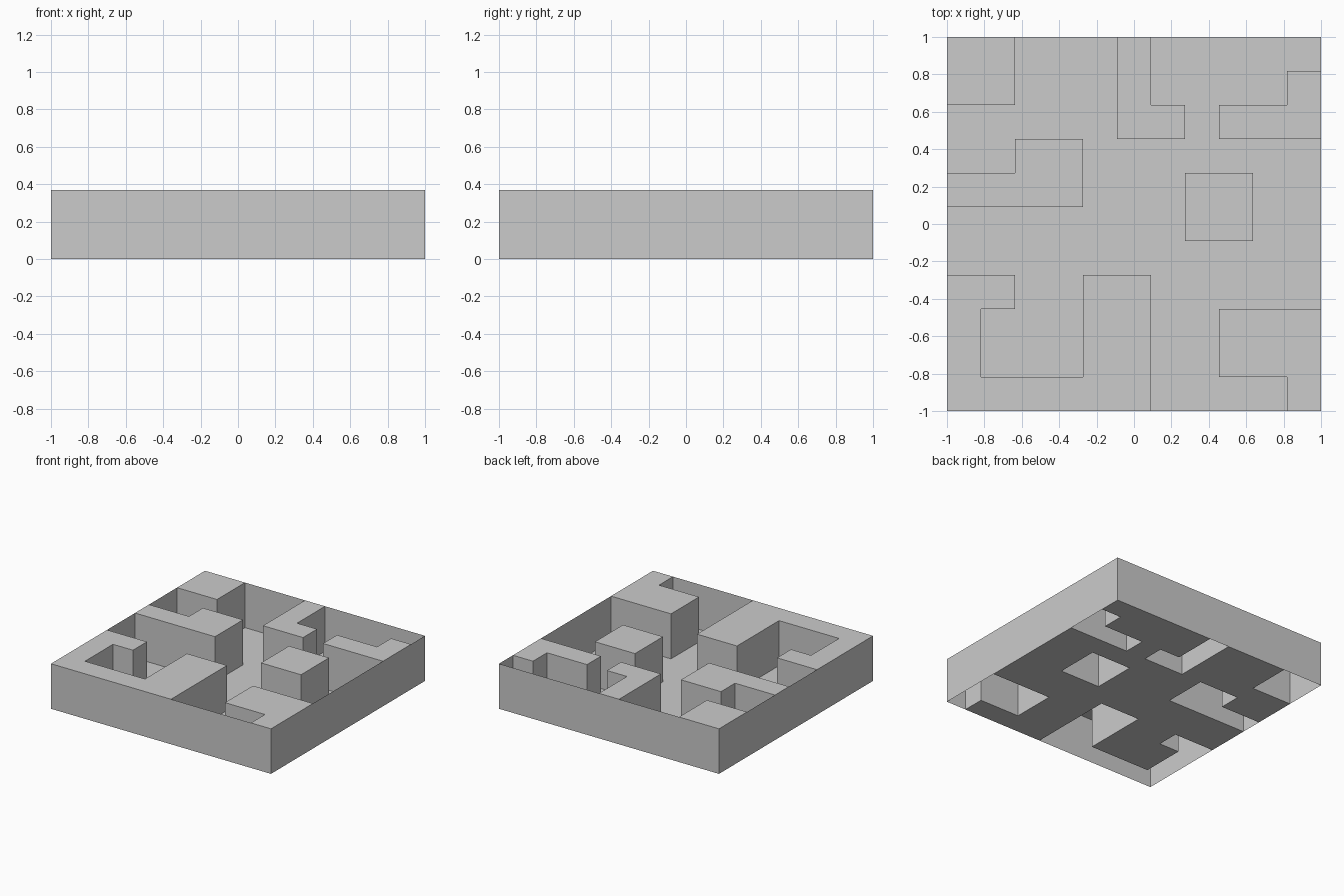
import bpy, bmesh, math

if "Cube" in bpy.data.objects:
    bpy.data.objects.remove(bpy.data.objects["Cube"])

HEIGHT = 0.37
# Plan of the tile, back row first: '#' is raised, '.' is floor level
PLAN = [
    "##...#.....",
    "##...#....#",
    ".....##.###",
    "..##.......",
    "####...##..",
    ".......##..",
    "...........",
    "##..##.....",
    "#...##..###",
    "#...##..###",
    "######....#",
]
N = len(PLAN)
STEP = 2 / N


def raised(c, r):
    return PLAN[r][c] == "#"


def finish(name, bm):
    bmesh.ops.remove_doubles(bm, verts=bm.verts, dist=1e-5)
    bmesh.ops.dissolve_limit(bm, angle_limit=math.radians(1),
                             verts=bm.verts, edges=bm.edges)
    mesh = bpy.data.meshes.new(name)
    bm.to_mesh(mesh)
    bm.free()
    bpy.context.collection.objects.link(bpy.data.objects.new(name, mesh))


def quad(bm, pts):
    bm.faces.new([bm.verts.new(p) for p in pts])


def wall(bm, a, b):
    # upright sheet facing right of the direction a -> b
    quad(bm, [(*a, 0), (*b, 0), (*b, HEIGHT), (*a, HEIGHT)])


# Stepped sheet: floor, raised tops and the inner walls between them
bm = bmesh.new()
for r in range(N):
    for c in range(N):
        x0, x1 = -1 + c * STEP, -1 + (c + 1) * STEP
        y0, y1 = 1 - (r + 1) * STEP, 1 - r * STEP
        z = HEIGHT if raised(c, r) else 0
        quad(bm, [(x0, y0, z), (x1, y0, z), (x1, y1, z), (x0, y1, z)])
        if not raised(c, r):
            continue
        sides = [(0, 1, (x0, y0), (x1, y0)), (1, 0, (x1, y0), (x1, y1)),
                 (0, -1, (x1, y1), (x0, y1)), (-1, 0, (x0, y1), (x0, y0))]
        for dc, dr, a, b in sides:
            nc, nr = c + dc, r + dr
            if 0 <= nc < N and 0 <= nr < N and not raised(nc, nr):
                wall(bm, a, b)
finish("stepped_floor", bm)

# Thin outer walls, full height all round
bm = bmesh.new()
corners = [(-1, -1), (1, -1), (1, 1), (-1, 1)]
for i in range(4):
    wall(bm, corners[i], corners[(i + 1) % 4])
finish("outer_walls", bm)
